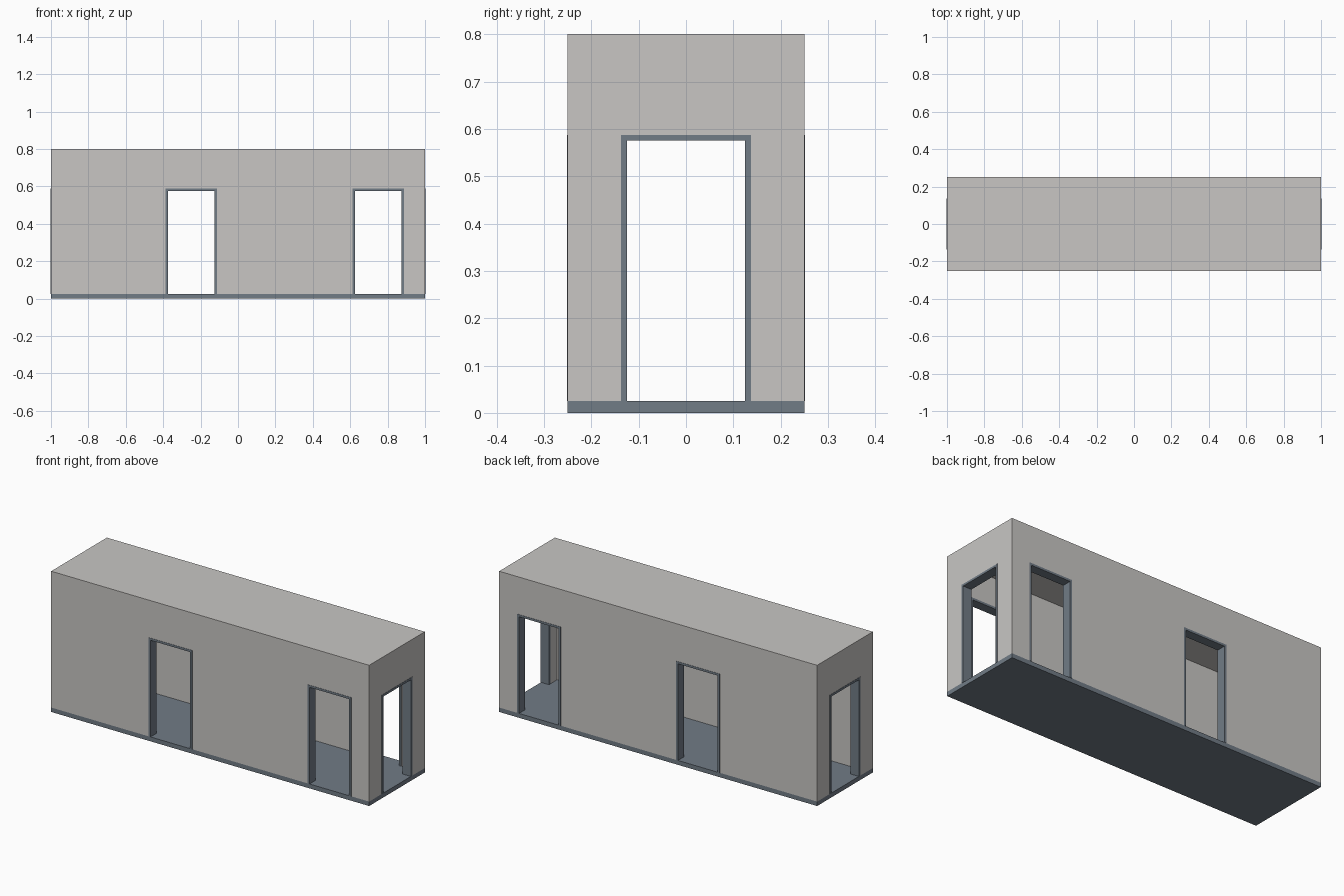
import bpy, bmesh
from mathutils import Matrix

if "Cube" in bpy.data.objects:
    bpy.data.objects.remove(bpy.data.objects["Cube"])

L, W, H = 2.0, 0.5, 0.8         # overall size
T, FLOOR = 0.05, 0.025          # wall thickness, floor thickness
DOOR_W, DOOR_TOP, TRIM = 0.25, 0.575, 0.0125
PROUD = 0.0015                  # how far frames stand out of the wall


def material(name, rgb):
    m = bpy.data.materials.new(name)
    m.diffuse_color = (*rgb, 1.0)
    m.use_nodes = True
    m.node_tree.nodes["Principled BSDF"].inputs["Base Color"].default_value = m.diffuse_color
    return m


wall_mat = material("warm grey wall", (0.58, 0.565, 0.55))
trim_mat = material("blue grey trim", (0.165, 0.20, 0.24))


def add_object(name, bm, mat):
    bmesh.ops.recalc_face_normals(bm, faces=bm.faces)
    mesh = bpy.data.meshes.new(name)
    bm.to_mesh(mesh)
    bm.free()
    mesh.materials.append(mat)
    ob = bpy.data.objects.new(name, mesh)
    bpy.context.collection.objects.link(ob)
    return ob


def box(name, x, y, z, mat):
    """Box from (min, max) pairs."""
    bm = bmesh.new()
    size = [b - a for a, b in (x, y, z)]
    mid = [(a + b) / 2 for a, b in (x, y, z)]
    bmesh.ops.create_cube(bm, size=1, matrix=Matrix.Translation(mid) @ Matrix.Diagonal((*size, 1)))
    return add_object(name, bm, mat)


def door_frame(name, matrix):
    """U-shaped frame; local outer face towards -y, depth along +y."""
    i, z = DOOR_W / 2, DOOR_TOP
    o, zo = i + TRIM, z + TRIM
    outline = [(-o, FLOOR), (-i, FLOOR), (-i, z), (i, z), (i, FLOOR), (o, FLOOR), (o, zo), (-o, zo)]
    bm = bmesh.new()
    face = bm.faces.new([bm.verts.new((px, -PROUD, pz)) for px, pz in outline])
    out = bmesh.ops.extrude_face_region(bm, geom=[face])
    verts = [v for v in out["geom"] if isinstance(v, bmesh.types.BMVert)]
    bmesh.ops.translate(bm, verts=verts, vec=(0, T + 2 * PROUD, 0))
    bm.transform(matrix)
    return add_object(name, bm, trim_mat)


# Floor slab
box("floor", (-L / 2, L / 2), (-W / 2, W / 2), (0, FLOOR), trim_mat)

# Hollow shell of walls and ceiling with door openings cut through
shell = box("walls_and_ceiling", (-L / 2, L / 2), (-W / 2, W / 2), (FLOOR, H), wall_mat)
half, top = DOOR_W / 2 + TRIM, DOOR_TOP + TRIM
door_xs = (-0.25, 0.75)
cutters = [box("room_cutter", (-L / 2 + T, L / 2 - T), (-W / 2 + T, W / 2 - T), (-0.1, H - T), wall_mat),
           box("end_door_cutter", (-2, 2), (-half, half), (-0.1, top), wall_mat)]
for dx in door_xs:
    cutters.append(box("side_door_cutter", (dx - half, dx + half), (-1, 1), (-0.1, top), wall_mat))
for c in cutters:
    c.hide_render = True
    c.hide_viewport = True
    mod = shell.modifiers.new(c.name, 'BOOLEAN')
    mod.operation = 'DIFFERENCE'
    mod.solver = 'EXACT'
    mod.object = c

# Door frames: two per long side, one per end
turn = lambda quarter: Matrix.Rotation(quarter * 1.5707963267949, 4, 'Z')
for dx in door_xs:
    door_frame("front_door_frame", Matrix.Translation((dx, -W / 2, 0)))
    door_frame("back_door_frame", Matrix.Translation((dx, W / 2, 0)) @ turn(2))
door_frame("right_door_frame", Matrix.Translation((L / 2, 0, 0)) @ turn(1))
door_frame("left_door_frame", Matrix.Translation((-L / 2, 0, 0)) @ turn(-1))
